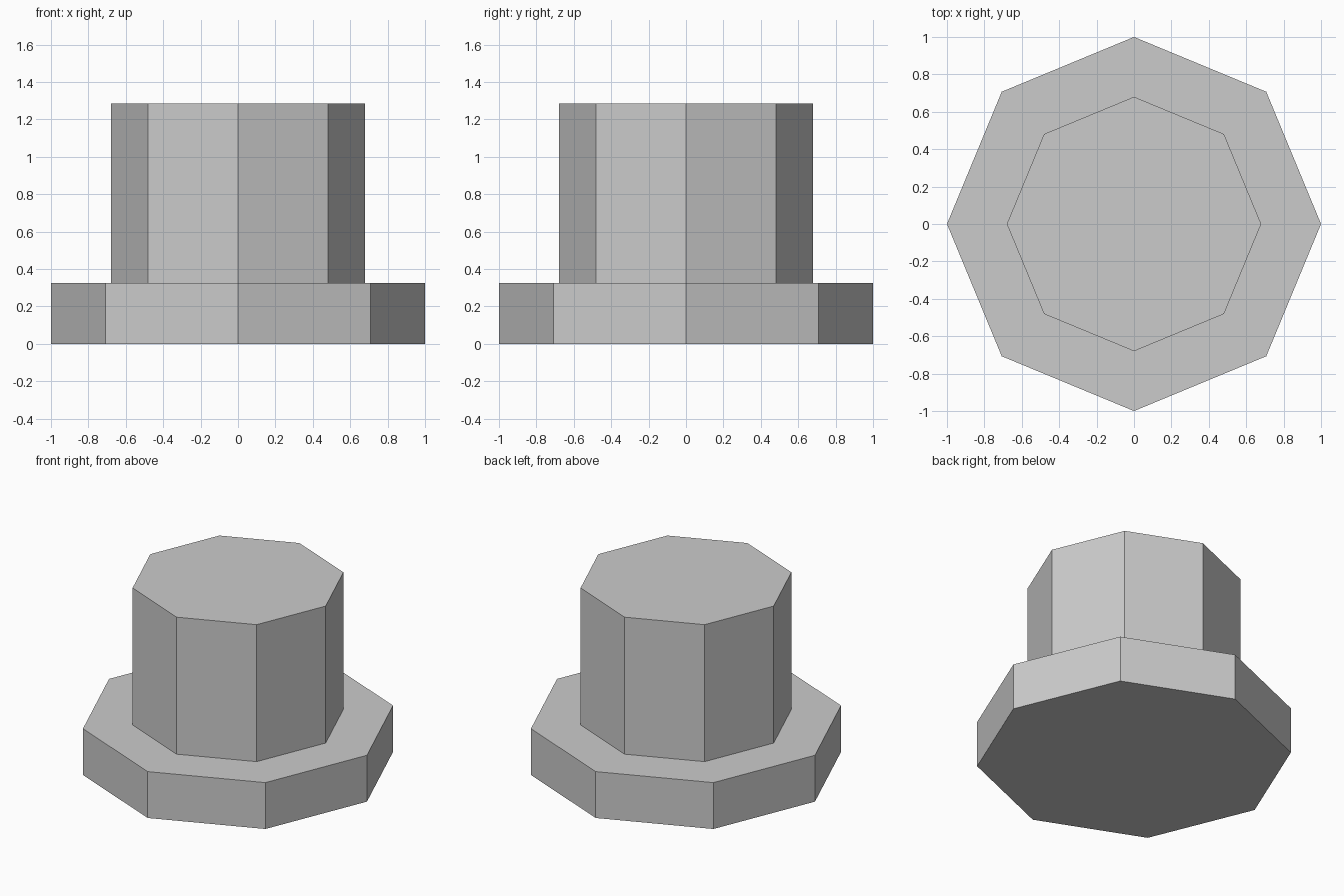
import bpy

default_cube = bpy.data.objects.get("Cube")
if default_cube:
    bpy.data.objects.remove(default_cube, do_unlink=True)

# Plain grey finish
GREY = (0.6, 0.6, 0.6, 1.0)
grey = bpy.data.materials.new("plain grey")
grey.use_nodes = True
grey.diffuse_color = GREY
grey.node_tree.nodes["Principled BSDF"].inputs["Base Color"].default_value = GREY


def octagon_prism(name, radius, bottom, top):
    """Flat-shaded eight-sided prism with corners on the x and y axes."""
    bpy.ops.mesh.primitive_cylinder_add(
        vertices=8, radius=radius, depth=top - bottom,
        location=(0, 0, (bottom + top) / 2))
    part = bpy.context.object
    part.name = name
    part.data.materials.append(grey)
    return part


FLANGE_TOP = 0.325

# Wide flange at the bottom, narrower shaft standing on it
octagon_prism("flange", 1.0, 0.0, FLANGE_TOP)
octagon_prism("shaft", 0.68, FLANGE_TOP, 1.285)
